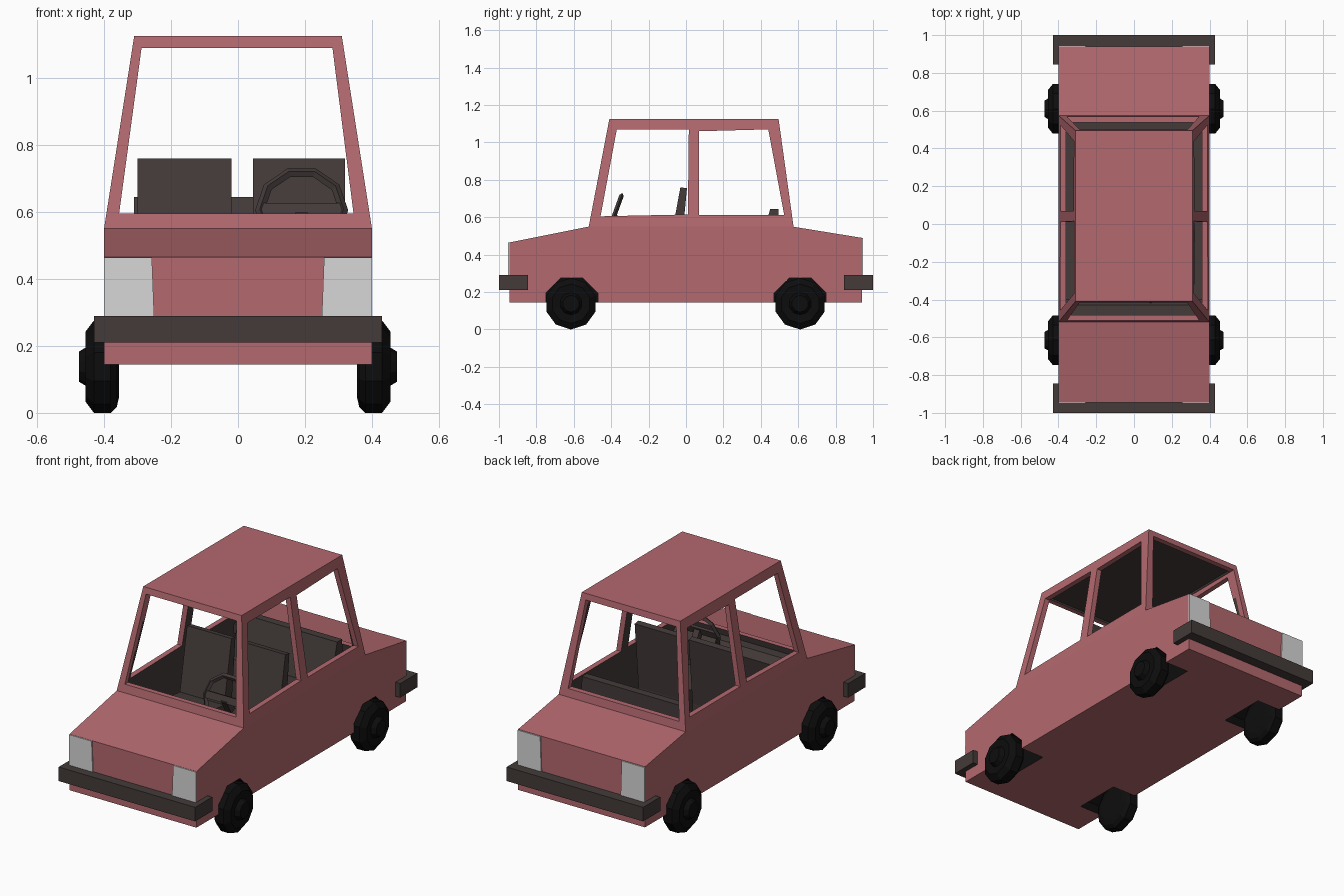
import bpy, bmesh, math
from mathutils import Matrix, Vector

if "Cube" in bpy.data.objects:
    bpy.data.objects.remove(bpy.data.objects["Cube"])


def material(name, rgb):
    m = bpy.data.materials.new(name)
    m.diffuse_color = (*rgb, 1)
    m.use_nodes = True
    m.node_tree.nodes["Principled BSDF"].inputs["Base Color"].default_value = m.diffuse_color
    return m


PAINT = material("dusty red paint", (0.45, 0.14, 0.158))
TRIM = material("dark brown trim", (0.056, 0.043, 0.041))
RUBBER = material("black rubber", (0.004, 0.004, 0.004))
LAMP = material("light grey lamp", (0.68, 0.68, 0.68))
SHELL = [PAINT, TRIM, RUBBER]


def finish(name, bm, mats, index=0):
    bmesh.ops.recalc_face_normals(bm, faces=bm.faces)
    for f in bm.faces:
        f.material_index = index
    me = bpy.data.meshes.new(name)
    bm.to_mesh(me)
    bm.free()
    for m in mats:
        me.materials.append(m)
    ob = bpy.data.objects.new(name, me)
    bpy.context.collection.objects.link(ob)
    return ob


def loft(name, rings, mats, index=0):
    """Skin a stack of equal-sized rings and cap both ends."""
    bm = bmesh.new()
    vs = [[bm.verts.new(p) for p in r] for r in rings]
    n = len(rings[0])
    for a, b in zip(vs, vs[1:]):
        for i in range(n):
            j = (i + 1) % n
            bm.faces.new((a[i], a[j], b[j], b[i]))
    bm.faces.new(vs[0])
    bm.faces.new(vs[-1])
    return finish(name, bm, mats, index)


def prism(name, pts, axis, a, b, mats, index=0):
    place = {"x": lambda p, t: (t, p[0], p[1]),
             "y": lambda p, t: (p[0], t, p[1]),
             "z": lambda p, t: (p[0], p[1], t)}[axis]
    return loft(name, [[place(p, t) for p in pts] for t in (a, b)], mats, index)


def box(name, x0, x1, y0, y1, z0, z1, mats, index=0):
    return prism(name, [(x0, y0), (x1, y0), (x1, y1), (x0, y1)], "z", z0, z1, mats, index)


def frustum(name, levels, mats, index=0):
    return loft(name, [[(-x, y0, z), (x, y0, z), (x, y1, z), (-x, y1, z)]
                       for z, x, y0, y1 in levels], mats, index)


def cut(ob, cutters):
    for c in cutters:
        c.hide_render = True
        m = ob.modifiers.new("cut", "BOOLEAN")
        m.operation, m.solver, m.object = "DIFFERENCE", "EXACT", c
    bpy.context.view_layer.update()
    dg = bpy.context.evaluated_depsgraph_get()
    me = bpy.data.meshes.new_from_object(ob.evaluated_get(dg))
    ob.modifiers.clear()
    ob.data = me
    for c in cutters:
        bpy.data.objects.remove(c)


# Lower body with hollow interior and wheel wells
body = prism("body", [(-0.945, 0.145), (0.94, 0.145), (0.94, 0.49), (0.57, 0.55),
                      (-0.52, 0.55), (-0.945, 0.465)], "x", -0.4, 0.4, SHELL)
cutters = [box("cabin_cutter", -0.37, 0.37, -0.49, 0.54, 0.26, 0.7, SHELL, 1)]
for y in (-0.61, 0.61):
    for s in (-1, 1):
        ring = [(y + 0.15 * math.cos(i * math.pi / 4 + math.pi / 8),
                 0.138 + 0.15 * math.sin(i * math.pi / 4 + math.pi / 8)) for i in range(8)]
        cutters.append(prism("well_cutter", ring, "x", s * 0.25, s * 0.5, SHELL, 2))
cut(body, cutters)

# Roof and pillars
cabin = frustum("roof_and_pillars", [(0.55, 0.4, -0.52, 0.575), (1.125, 0.31, -0.41, 0.495)], SHELL)
cut(cabin, [
    frustum("lining_cutter", [(0.5, 0.377, -0.5, 0.55), (1.1, 0.283, -0.385, 0.467)], SHELL, 1),
    prism("front_side_window", [(-0.457, 0.605), (0.01, 0.615), (0.015, 1.07), (-0.37, 1.07)],
          "x", -0.6, 0.6, SHELL),
    prism("rear_side_window", [(0.07, 0.612), (0.525, 0.612), (0.44, 1.07), (0.07, 1.06)],
          "x", -0.6, 0.6, SHELL),
    prism("screen_cutter", [(-0.355, 0.595), (0.345, 0.595), (0.282, 1.09), (-0.288, 1.09)],
          "y", -0.8, 0.8, SHELL)])

# Wraparound bumpers
for name, s in (("front_bumper", -1), ("rear_bumper", 1)):
    half = [(0.43, 0.845), (0.43, 1.0)]
    plan = [(0.39, 0.845)] + half + [(-x, y) for x, y in reversed(half)] + \
           [(-0.39, 0.845), (-0.39, 0.94), (0.39, 0.94)]
    prism(name, [(x, s * y) for x, y in plan], "z", 0.21, 0.29, [TRIM])

# Lamps on all four corners
for name, y0, y1, top in (("headlight", -0.951, -0.944, 0.464), ("tail_light", 0.939, 0.946, 0.488)):
    for s in (-1, 1):
        prism(name, [(s * 0.25, 0.28), (s * 0.4, 0.28), (s * 0.4, top), (s * 0.257, top)],
              "y", y0, y1, [LAMP])

# Wheels turned from a tyre and hub profile
TYRE = [(0.355, 0.09), (0.362, 0.12), (0.38, 0.138), (0.43, 0.138),
        (0.455, 0.105), (0.45, 0.06), (0.475, 0.045)]
for y, end in ((-0.615, "front"), (0.61, "rear")):
    for s in (-1, 1):
        rings = [[(s * x, y + r * math.sin(i * math.tau / 10), 0.138 - r * math.cos(i * math.tau / 10))
                  for i in range(10)] for x, r in TYRE]
        loft(end + "_wheel", rings, [RUBBER])

# Front seats
for x0, x1 in ((-0.3, -0.02), (0.045, 0.32)):
    prism("front_seat_back", [(-0.1, 0.38), (-0.03, 0.38), (0.005, 0.755), (-0.03, 0.76)],
          "x", x0, x1, [TRIM])
    prism("front_seat_cushion", [(-0.32, 0.26), (-0.03, 0.26), (-0.03, 0.4), (-0.32, 0.43)],
          "x", x0, x1, [TRIM])

# Rear bench
prism("rear_seat_back", [(0.38, 0.38), (0.5, 0.38), (0.495, 0.645), (0.45, 0.645)],
      "x", -0.31, 0.31, [TRIM])
prism("rear_seat_cushion", [(0.14, 0.26), (0.48, 0.26), (0.48, 0.4), (0.14, 0.43)],
      "x", -0.31, 0.31, [TRIM])

# Dashboard and rear shelf
prism("dashboard", [(-0.49, 0.4), (-0.42, 0.4), (-0.4, 0.52), (-0.43, 0.56), (-0.49, 0.56)],
      "x", -0.37, 0.37, [TRIM])
box("rear_shelf", -0.37, 0.37, 0.49, 0.54, 0.5, 0.555, [TRIM])

# Steering wheel rim, spoke and column
centre = Vector((0.19, -0.385, 0.605))
tilt = Matrix.Translation(centre) @ Matrix.Rotation(math.radians(70), 4, "X")
bm = bmesh.new()
rim = []
for i in range(10):
    a = i * math.tau / 10
    rim.append([bm.verts.new(tilt @ Vector(((0.125 + dr) * math.cos(a), (0.125 + dr) * math.sin(a), dz)))
                for dr, dz in ((0.014, 0), (0, 0.012), (-0.014, 0), (0, -0.012))])
for i in range(10):
    a, b = rim[i], rim[(i + 1) % 10]
    for k in range(4):
        bm.faces.new((a[k], a[(k + 1) % 4], b[(k + 1) % 4], b[k]))
finish("steering_wheel_rim", bm, [TRIM])
spoke = box("steering_wheel_spoke", -0.12, 0.12, -0.02, 0.02, -0.008, 0.008, [TRIM])
spoke.data.transform(tilt)
column = box("steering_column", -0.018, 0.018, -0.018, 0.018, -0.09, 0, [TRIM])
column.data.transform(tilt @ Matrix.Rotation(math.radians(-40), 4, "X"))
